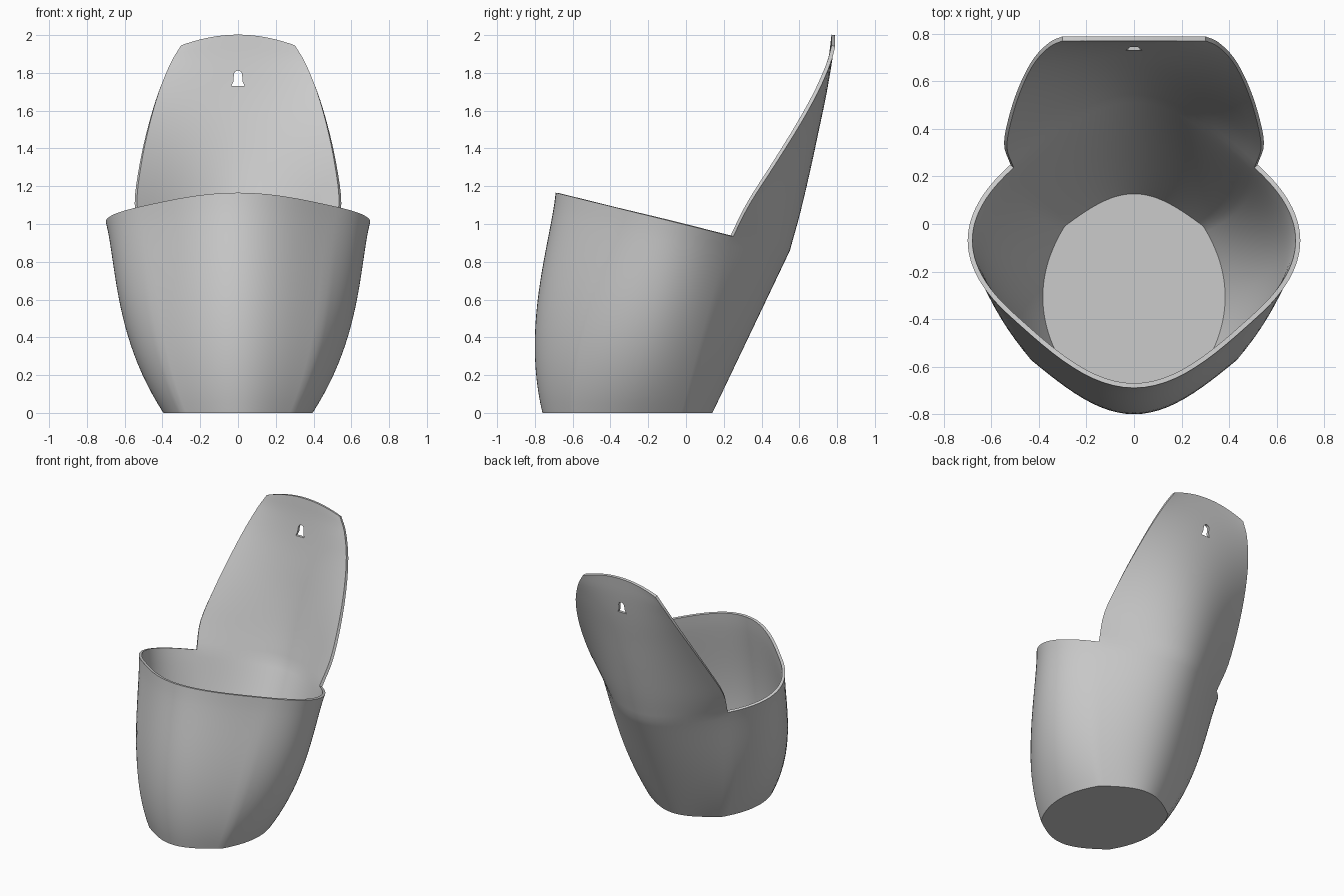
import bpy, bmesh, math
from mathutils import Vector

if "Cube" in bpy.data.objects:
    bpy.data.objects.remove(bpy.data.objects["Cube"])

N = 24          # segments along each of the four outline arcs
ROWS = 20       # rows up the cup wall
THICK = 0.02


def lerp(a, b, t):
    return a + (b - a) * t


def smooth_path(points, steps):
    """Catmull-Rom curve through the points."""
    p = [Vector(q) for q in points]
    p = [2 * p[0] - p[1]] + p + [2 * p[-1] - p[-2]]
    out = []
    for i in range(1, len(p) - 2):
        a, b, c, d = p[i - 1:i + 3]
        for k in range(steps):
            t = k / steps
            out.append(0.5 * (2 * b + (c - a) * t + (2 * a - 5 * b + 4 * c - d) * t ** 2
                              + (3 * b - a - 3 * c + d) * t ** 3))
    return out + [p[-2]]


def cup_ring(t):
    """Four-arc outline at height fraction t, starting at the left back corner."""
    cx, cy = lerp(0.30, 0.52, t), lerp(0.31, 0.32, t)
    side, end = lerp(0.095, 0.18, t), lerp(0.14, 0.30, t)
    mid = lerp(-0.31, -0.07, t)
    bulge = 0.35 * t * (1 - t) ** 1.5
    outline = []
    for quarter in range(4):
        for k in range(N):
            s = 1 - 2 * k / N
            bow = end * math.cos(math.pi * s / 2)
            flank = cx + side * (1 - s * s)
            outline.append([(cx * s, cy + bow), (-flank, cy * s),
                            (-cx * s, -cy - bow), (flank, -cy * s)][quarter])
    ring = []
    for (x, y), (rx, ry) in zip(outline, rim_xy or outline):
        bx = x + bulge * x / (cx + side)
        by = y + mid - bulge * max(0, -y / (cy + end))
        # the rim lies in a plane that rises to the front
        ring.append((bx, by, t * (0.995 - 0.2473 * ry)))
    return ring


# Rim outline first, so every lower ring can scale its height from it
rim_xy = None
rim_xy = [(x, y) for x, y, z in cup_ring(1)]

bm = bmesh.new()

# Cup wall and floor
rings = [[bm.verts.new(p) for p in cup_ring(r / ROWS)] for r in range(ROWS + 1)]
for low, high in zip(rings, rings[1:]):
    for i in range(4 * N):
        j = (i + 1) % (4 * N)
        bm.faces.new((low[i], low[j], high[j], high[i]))
bm.faces.new(list(reversed(rings[0])))

# Back panel, growing out of the back arc of the rim
edge = smooth_path([(0.52, 0.25, 0.935), (0.547, 0.34, 1.11), (0.52, 0.475, 1.32),
                    (0.475, 0.60, 1.52), (0.42, 0.70, 1.70), (0.355, 0.765, 1.85),
                    (0.30, 0.79, 1.94)], 4)
spine = smooth_path([(0, 0.55, 0.86), (0, 0.605, 1.06), (0, 0.657, 1.28),
                     (0, 0.70, 1.48), (0, 0.742, 1.68), (0, 0.773, 1.86),
                     (0, 0.79, 2.0)], 4)
low = rings[-1][:N + 1]
for e, c in zip(edge[1:], spine[1:]):
    high = []
    for k in range(N + 1):
        s = 1 - 2 * k / N
        bow = math.cos(math.pi * s / 2)
        high.append(bm.verts.new((e.x * s, lerp(e.y, c.y, bow), lerp(e.z, c.z, 1 - s * s))))
    for k in range(N):
        bm.faces.new((low[k], low[k + 1], high[k + 1], high[k]))
    low = high

mesh = bpy.data.meshes.new("wall_planter")
bm.to_mesh(mesh)
bm.free()
planter = bpy.data.objects.new("wall_planter", mesh)
bpy.context.collection.objects.link(planter)

# Keyhole cutter: flared foot, straight neck, round head
half = [(0.035, 1.73), (0.024, 1.755), (0.022, 1.79)]
head = [(0.022 * math.cos(a), 1.79 + 0.022 * math.sin(a))
        for a in (math.pi * k / 8 for k in range(1, 8))]
outline = half + head + [(-x, z) for x, z in reversed(half)]
bm = bmesh.new()
face = bm.faces.new([bm.verts.new((x, 0.6, z)) for x, z in outline])
new = bmesh.ops.extrude_face_region(bm, geom=[face])["geom"]
bmesh.ops.translate(bm, vec=(0, 0.4, 0),
                    verts=[v for v in new if isinstance(v, bmesh.types.BMVert)])
bmesh.ops.recalc_face_normals(bm, faces=bm.faces)
cut_mesh = bpy.data.meshes.new("keyhole_cutter")
bm.to_mesh(cut_mesh)
bm.free()
cutter = bpy.data.objects.new("keyhole_cutter", cut_mesh)
bpy.context.collection.objects.link(cutter)
cutter.hide_render = True

# Wall thickness and hanging hole
shell = planter.modifiers.new("thickness", 'SOLIDIFY')
shell.thickness = THICK
shell.offset = -1
shell.use_even_offset = True
hole = planter.modifiers.new("keyhole", 'BOOLEAN')
hole.operation = 'DIFFERENCE'
hole.solver = 'EXACT'
hole.object = cutter

bpy.ops.object.select_all(action='DESELECT')
planter.select_set(True)
bpy.context.view_layer.objects.active = planter
for name in ("thickness", "keyhole"):
    bpy.ops.object.modifier_apply(modifier=name)
bpy.data.objects.remove(cutter)

# Single grey finish
grey = bpy.data.materials.new("light_grey")
grey.use_nodes = True
colour = (0.6, 0.6, 0.6, 1)
grey.diffuse_color = colour
grey.node_tree.nodes["Principled BSDF"].inputs["Base Color"].default_value = colour
planter.data.materials.clear()
planter.data.materials.append(grey)
bpy.ops.object.shade_smooth_by_angle(angle=math.radians(30))
